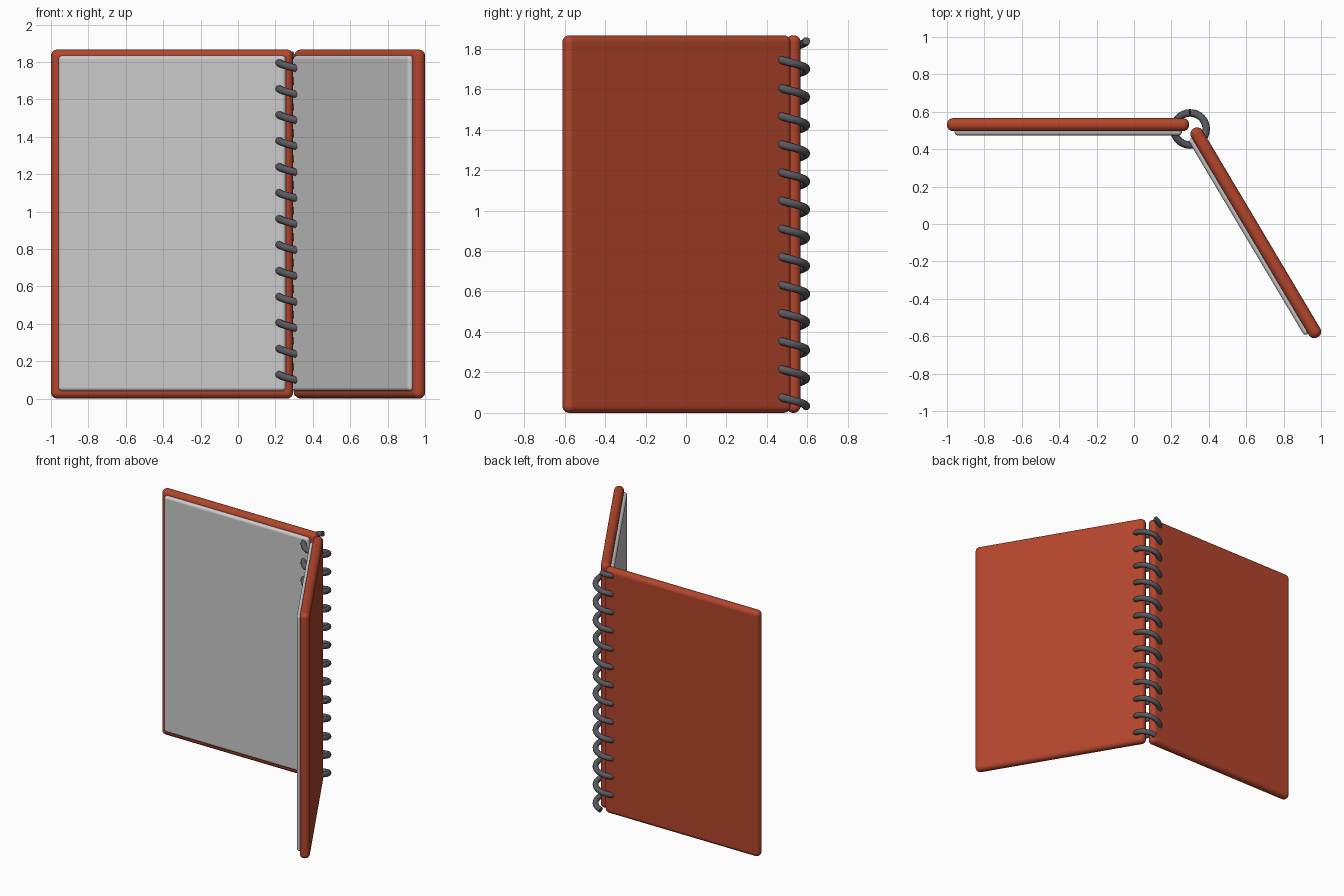
import bpy, math
from mathutils import Matrix, Vector

if "Cube" in bpy.data.objects:
    bpy.data.objects.remove(bpy.data.objects["Cube"])

HEIGHT = 1.866   # cover height
R = 0.035        # half the cover thickness


def material(name, rgb):
    m = bpy.data.materials.new(name)
    m.diffuse_color = (*rgb, 1)
    m.use_nodes = True
    m.node_tree.nodes["Principled BSDF"].inputs["Base Color"].default_value = m.diffuse_color
    return m


def rounded_box(name, lo, hi, bevel, frame, mat=None):
    """Soft-edged box spanning lo..hi in a local frame."""
    lo, hi = Vector(lo), Vector(hi)
    bpy.ops.mesh.primitive_cube_add(size=1)
    ob = bpy.context.object
    ob.name = name
    ob.data.transform(Matrix.Translation((lo + hi) / 2) @ Matrix.Diagonal((*(hi - lo), 1)))
    ob.matrix_world = frame
    mod = ob.modifiers.new("Bevel", 'BEVEL')
    mod.width, mod.segments = bevel, 6
    ob.data.polygons.foreach_set("use_smooth", [True] * len(ob.data.polygons))
    mod.harden_normals = True
    if mat:
        ob.data.materials.append(mat)
    return ob


def leaf(side, hinge, tip, inner):
    """Cover plus paper block, running from the hinge axis to the outer edge."""
    h, t = Vector(hinge), Vector(tip)
    length = (t - h).length
    angle = math.atan2(t.y - h.y, t.x - h.x)
    frame = Matrix.Translation((h.x, h.y, 0)) @ Matrix.Rotation(angle, 4, 'Z')
    rounded_box(side + "_cover", (-R, -R, 0), (length + R, R, HEIGHT), 0.0335, frame, red)
    y0, y1 = sorted((inner * 0.012, inner * 0.058))
    rounded_box(side + "_paper", (0.004, y0, 0.04), (length - 0.006, y1, HEIGHT - 0.032),
                0.02, frame)


red = material("cover_red", (0.45, 0.06, 0.025))
dark = material("wire_grey", (0.1, 0.1, 0.12))

# two open leaves
leaf("left", (0.260, 0.531), (-0.965, 0.531), 1)
leaf("right", (0.337, 0.481), (0.965, -0.575), -1)

# spiral binding wire, starting and ending at the back
TURNS, STEPS, COIL = 13, 32, 0.086
curve = bpy.data.curves.new("spiral_wire", 'CURVE')
curve.dimensions = '3D'
curve.bevel_depth = 0.02
curve.bevel_resolution = 3
curve.use_fill_caps = True
n = TURNS * STEPS
path = curve.splines.new('POLY')
path.points.add(n)
for i, p in enumerate(path.points):
    a = math.pi / 2 + 2 * math.pi * i / STEPS
    z = 1.838 - (1.838 - 0.032) * i / n
    p.co = (0.30 + COIL * math.cos(a), 0.508 + COIL * math.sin(a), z, 1)
path.use_smooth = True
curve.materials.append(dark)
bpy.context.collection.objects.link(bpy.data.objects.new("spiral_wire", curve))
